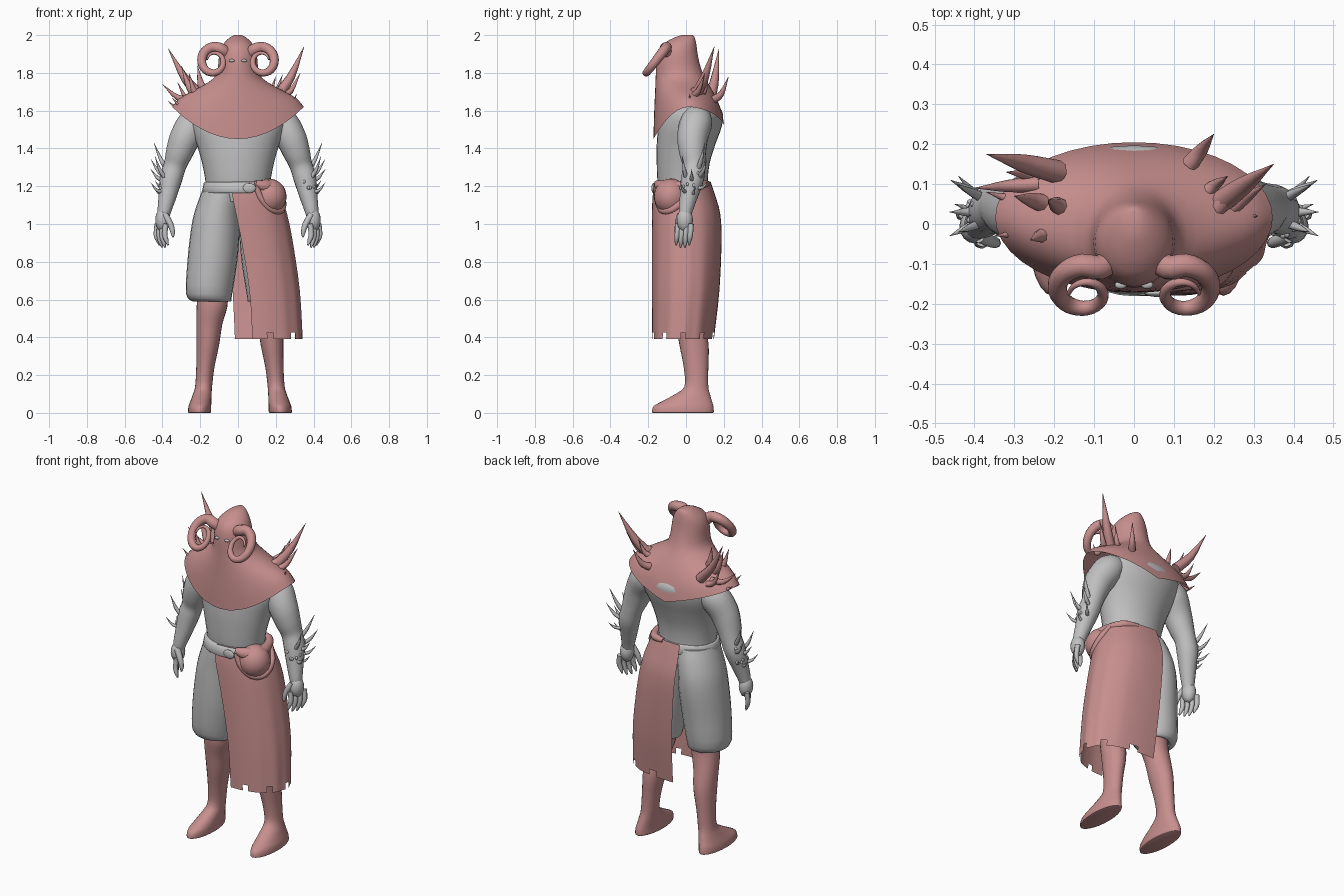
import bpy, bmesh, math, random
from mathutils import Vector

random.seed(4)


def material(name, rgb):
    m = bpy.data.materials.new(name)
    m.diffuse_color = (*rgb, 1)
    return m


ROSE = material("rose_cloth", (0.57, 0.275, 0.27))
GREY = material("grey_skin", (0.53, 0.53, 0.53))


def finish(name, bm, mat, angle=50):
    bmesh.ops.recalc_face_normals(bm, faces=bm.faces)
    me = bpy.data.meshes.new(name)
    bm.to_mesh(me)
    bm.free()
    ob = bpy.data.objects.new(name, me)
    bpy.context.collection.objects.link(ob)
    me.materials.append(mat)
    bpy.context.view_layer.objects.active = ob
    ob.select_set(True)
    bpy.ops.object.shade_smooth_by_angle(angle=math.radians(angle))
    ob.select_set(False)
    return ob


def skin_rings(name, rings, mat, cap0=True, cap1=True):
    """Bridge equal-length closed rings of points."""
    bm = bmesh.new()
    vs = [[bm.verts.new(p) for p in r] for r in rings]
    n = len(vs[0])
    for a, b in zip(vs, vs[1:]):
        for i in range(n):
            bm.faces.new((a[i], a[(i + 1) % n], b[(i + 1) % n], b[i]))
    if cap0:
        bm.faces.new(vs[0])
    if cap1:
        bm.faces.new(vs[-1])
    return finish(name, bm, mat)


def spline(rows, sub=3):
    """Catmull-Rom through rows of numbers."""
    rows = [Vector(r) for r in rows]
    rows = [2 * rows[0] - rows[1]] + rows + [2 * rows[-1] - rows[-2]]
    out = []
    for p, q, r, s in zip(rows, rows[1:], rows[2:], rows[3:]):
        for k in range(sub):
            t = k / sub
            out.append(0.5 * (2 * q + (r - p) * t + (2 * p - 5 * q + 4 * r - s) * t * t
                              + (3 * q - p - 3 * r + s) * t ** 3))
    return out + [rows[-2]]


def loft(name, rows, mat, side=1, n=24, sub=3, dx=0, thin=0):
    """Horizontal oval rings: z, centre x, half width, front y, back y."""
    rings = []
    for z, cx, rx, yf, yb in spline(rows, sub):
        rx, yf, yb = rx - thin / 2, yf + thin / 2, yb - thin
        ring = []
        for i in range(n):
            a = math.tau * i / n
            ring.append((dx + side * (cx + rx * math.cos(a)),
                         (yf + yb) / 2 + (yb - yf) / 2 * math.sin(a), z))
        rings.append(ring)
    return skin_rings(name, rings, mat)


def sweep(name, rows, mat, side=1, n=12, sub=4):
    """Round tube through x, y, z, radius rows."""
    pts = spline(rows, sub)
    cen = [Vector((side * p[0], p[1], p[2])) for p in pts]
    rings, u = [], None
    for i, c in enumerate(cen):
        t = (cen[min(i + 1, len(cen) - 1)] - cen[max(i - 1, 0)]).normalized()
        u = t.orthogonal() if u is None else u - t * u.dot(t)
        u.normalize()
        v, r = t.cross(u), max(pts[i][3], 0.0008)
        rings.append([c + r * (u * math.cos(math.tau * k / n) + v * math.sin(math.tau * k / n))
                      for k in range(n)])
    return skin_rings(name, rings, mat)


def ball(name, loc, size, mat, side=1, seg=16):
    bm = bmesh.new()
    bmesh.ops.create_uvsphere(bm, u_segments=seg, v_segments=seg // 2 + 2, radius=1)
    for v in bm.verts:
        v.co = Vector((side * (loc[0] + v.co.x * size[0]),
                       loc[1] + v.co.y * size[1], loc[2] + v.co.z * size[2]))
    return finish(name, bm, mat)


def spike(name, base, tip, r, mat, side=1, lift=0.015):
    b, t = Vector(base), Vector(tip)
    m = (b + t) / 2 - Vector((0, 0, lift))
    sweep(name, [(*b, r), (*m, r * 0.75), (*t, 0)], mat, side, n=8, sub=3)


# Torso and belt
loft("torso", [(1.12, 0, .17, -.13, .12), (1.22, 0, .172, -.15, .115), (1.32, 0, .19, -.155, .125),
               (1.42, 0, .218, -.155, .155), (1.52, 0, .255, -.145, .19), (1.6, 0, .25, -.12, .19),
               (1.66, 0, .13, -.08, .11)], GREY, n=32)
loft("belt", [(1.165, 0, .185, -.176, .13), (1.172, 0, .19, -.181, .134),
              (1.215, 0, .182, -.172, .128), (1.222, 0, .176, -.165, .122)], GREY, n=32, sub=1)
ball("belt_end", (.06, -.173, 1.19), (.035, .01, .026), GREY)

# Hood and shoulder cape: z, sag share, half width, front y, back y
hood = [(2.0, 0, .015, -.02, .035), (1.99, 0, .04, -.055, .045), (1.955, 0, .077, -.12, .054),
        (1.91, 0, .098, -.148, .06), (1.85, 0, .104, -.158, .072), (1.79, 0, .115, -.16, .092),
        (1.75, .08, .158, -.162, .12), (1.705, .32, .24, -.166, .16),
        (1.665, .68, .31, -.17, .19), (1.62, 1, .348, -.172, .205)]
rings = []
for z, sag, rx, yf, yb in spline(hood, 2):
    ring = []
    for i in range(40):
        a = math.tau * i / 40
        c, s = math.cos(a), math.sin(a)
        drop = 0.17 * s * s if s < 0 else 0.115 * (1 - abs(c)) ** .85
        ring.append((rx * c, (yf + yb) / 2 + (yb - yf) / 2 * s, z - sag * drop))
    rings.append(ring)
skin_rings("hooded_cape", rings, ROSE, cap1=False)

for side, tag in ((1, "left"), (-1, "right")):
    # Eyes and coiled horns
    ball(tag + "_eye", (.033, -.153, 1.865), (.016, .01, .008), GREY, side, 10)
    coil = [(.05, -.08, 1.89, .032)]
    for k in range(14):
        a = math.radians(125 - k * 36)
        r = .074 - .0028 * k
        z = 1.86 + r * 1.05 * math.sin(a)
        coil.append((.128 + r * math.cos(a), -.155 + (z - 1.86) * .72 - .0022 * k, z,
                     .031 - .002 * k))
    sweep(tag + "_horn", coil, ROSE, side, n=12, sub=3)

    # Arm
    sweep(tag + "_arm", [(.16, .065, 1.56, .065), (.225, .055, 1.54, .085), (.278, .035, 1.46, .082),
                         (.31, .035, 1.38, .072), (.333, .042, 1.31, .06), (.355, .035, 1.24, .06),
                         (.373, .015, 1.15, .048), (.388, .0, 1.08, .038), (.395, -.005, 1.04, .032)],
          GREY, side, n=18)
    # Hand
    ball(tag + "_palm", (.399, -.006, 1.02), (.039, .043, .062), GREY, side)
    for k in range(4):
        x, y, d = .382 + k * .015, -.042 + k * .023, .012 * (k in (0, 3))
        sweep(tag + "_finger", [(x, y, 1.0, .015), (x + .006, y - .004, .945, .014),
                                (x - .002, y - .008, .905 + d, .012), (x - .012, y - .01, .875 + d, .004)],
              GREY, side, n=8, sub=2)
    sweep(tag + "_thumb", [(.388, -.03, 1.05, .018), (.358, -.043, 1.0, .016),
                           (.345, -.048, .955, .012), (.345, -.05, .93, .004)], GREY, side, n=8, sub=2)
    # Forearm spikes and bumps
    for base, tip, r in [((.37, .06, 1.28), (.445, .1, 1.43), .014), ((.385, .07, 1.25), (.46, .11, 1.34), .013),
                         ((.39, .03, 1.23), (.462, .03, 1.29), .013), ((.39, .0, 1.25), (.44, -.02, 1.36), .012),
                         ((.4, .0, 1.17), (.462, -.03, 1.22), .011), ((.385, .06, 1.19), (.44, .12, 1.23), .011),
                         ((.39, .03, 1.16), (.45, .05, 1.2), .01)]:
        spike(tag + "_forearm_spike", base, tip, r, GREY, side)
    for k in range(9):
        a, z = random.uniform(-1.9, .9), random.uniform(1.18, 1.29)
        cx, cy, r = .355 + (1.24 - z) * .2, .035 - (1.24 - z) * .2, .055
        ball(tag + "_forearm_bump", (cx + r * math.cos(a), cy + r * math.sin(a), z),
             (.008, .008, .01), GREY, side, 8)

    # Trouser leg (slimmer under the skirt) and boot
    loft(tag + "_trouser_leg", [(.6, .14, .085, -.08, .08), (.59, .137, .1, -.1, .1),
                                (.63, .153, .122, -.135, .125), (.8, .136, .132, -.15, .143),
                                (.95, .122, .13, -.152, .16), (1.05, .112, .122, -.15, .16),
                                (1.14, .092, .112, -.146, .142), (1.2, .08, .1, -.14, .12)],
         GREY, side, thin=.03 if side > 0 else 0)
    loft(tag + "_boot", [(.64, .143, .08, -.07, .085), (.56, .148, .081, -.07, .085),
                         (.47, .162, .069, -.052, .1), (.36, .17, .06, -.035, .12),
                         (.24, .183, .048, -.012, .118), (.14, .192, .045, -.008, .118),
                         (.095, .2, .05, -.065, .128), (.06, .207, .056, -.13, .138),
                         (.035, .212, .06, -.172, .145), (.005, .214, .061, -.18, .147),
                         (0, .214, .057, -.175, .142)], ROSE, side, dx=.01)

# Shoulder spikes
for base, tip, r in [((-.19, .13, 1.67), (-.37, .175, 1.93), .03), ((-.24, .1, 1.66), (-.4, .09, 1.74), .02),
                     ((-.22, .05, 1.68), (-.3, .07, 1.84), .024), ((-.18, .04, 1.71), (-.215, .06, 1.84), .024),
                     ((-.26, -.02, 1.64), (-.35, -.03, 1.67), .014), ((-.21, -.02, 1.68), (-.26, -.04, 1.8), .022),
                     ((-.27, .05, 1.64), (-.37, .08, 1.65), .015), ((-.23, .12, 1.64), (-.32, .13, 1.75), .018),
                     ((.21, .05, 1.68), (.35, .15, 1.94), .03), ((.2, .03, 1.69), (.3, .13, 1.84), .024),
                     ((.23, .03, 1.67), (.33, .1, 1.8), .02), ((.14, .15, 1.66), (.2, .225, 1.78), .022),
                     ((.18, .08, 1.69), (.235, .12, 1.79), .018), ((.27, .02, 1.65), (.31, .02, 1.69), .014)]:
    spike("shoulder_spike", base, tip, r, ROSE, lift=.03)

# Wrapped skirt: z, front edge x, back edge x, outer x, front y, back y
skirt = spline([(1.225, -.03, -.05, .2, -.16, .13), (1.15, -.03, -.055, .228, -.176, .155),
                (1.05, -.01, -.055, .26, -.18, .182), (.9, .02, -.045, .29, -.18, .188),
                (.65, .06, -.03, .325, -.18, .177), (.425, .075, -.02, .338, -.18, .152),
                (.39, .078, -.02, .34, -.18, .148)], 3)
bm = bmesh.new()
N = 44
grid = []
for z, xf, xb, xo, yf, yb in skirt:
    row = []
    for i in range(N + 1):
        t = i / N
        a = math.pi * (t - .5)
        xi = xf + (xb - xf) * t
        fold = .004 * math.sin(t * 40) * (1.22 - z)
        row.append(bm.verts.new((xi + (xo - xi) * max(math.cos(a), 0) ** .75 + fold,
                                 (yf + yb) / 2 + (yb - yf) / 2 * math.sin(a), z)))
    grid.append(row)
for j in range(len(grid) - 1):
    for i in range(N):
        if j >= len(grid) - 4 and i % 9 in (3, 4):  # torn notches along the hem
            continue
        bm.faces.new((grid[j][i], grid[j][i + 1], grid[j + 1][i + 1], grid[j + 1][i]))
bmesh.ops.delete(bm, geom=[v for v in bm.verts if not v.link_faces], context='VERTS')
finish("wrapped_skirt", bm, ROSE)

# Gathered cloth draped at the hip
ball("hip_drape", (.165, -.08, 1.145), (.092, .09, .095), ROSE, seg=24)
sweep("hip_fold", [(.095, -.155, 1.2, .014), (.125, -.15, 1.13, .018), (.18, -.125, 1.075, .02),
                   (.228, -.075, 1.075, .02), (.235, -.01, 1.13, .018), (.2, .03, 1.2, .014)], ROSE)
sweep("hip_gather", [(.09, -.155, 1.215, .016), (.14, -.13, 1.2, .034), (.185, -.08, 1.195, .036),
                     (.19, .0, 1.2, .028), (.15, .085, 1.21, .022), (.07, .115, 1.215, .014)], ROSE)
